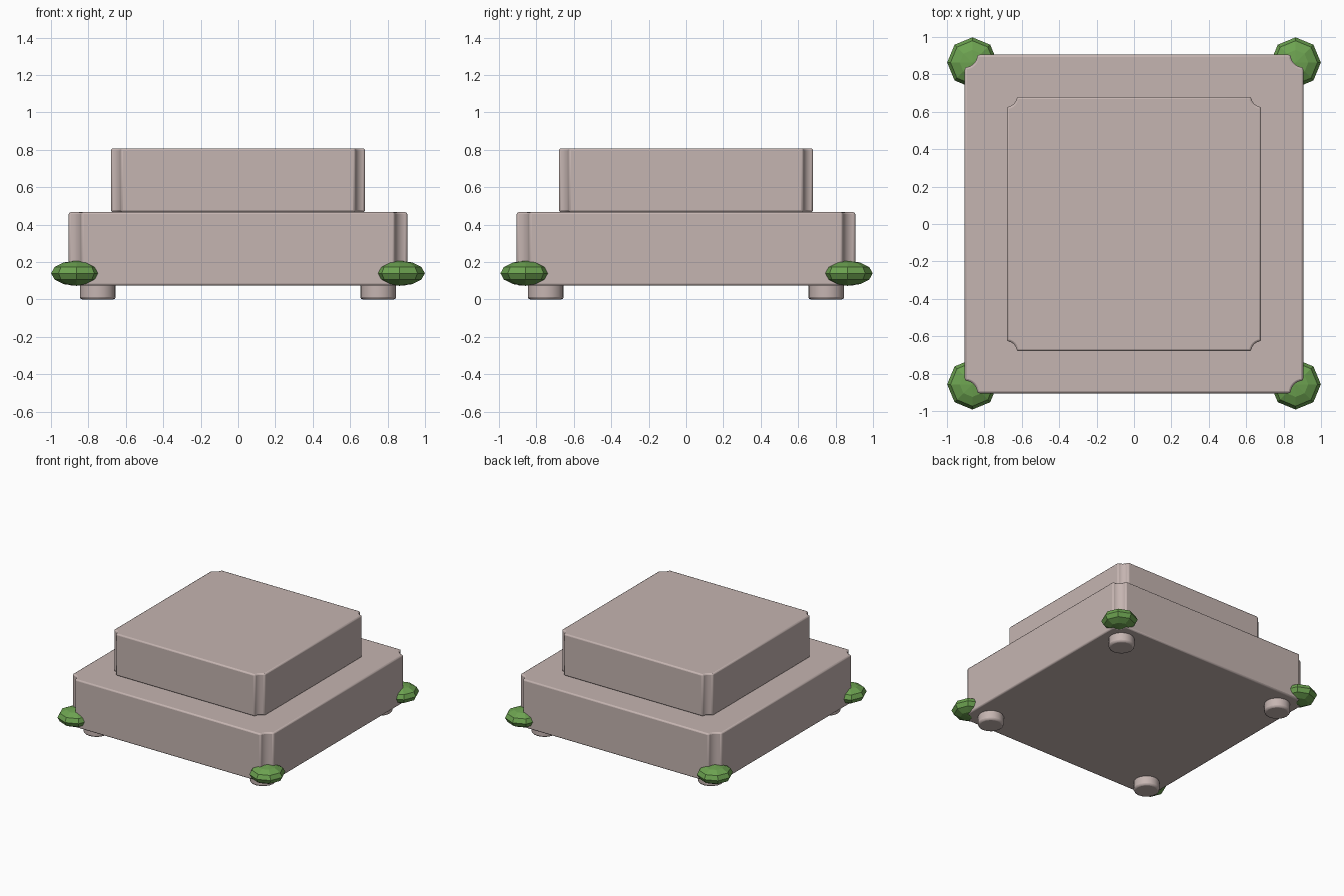
import bpy, bmesh, math
from mathutils import Matrix

if "Cube" in bpy.data.objects:
    bpy.data.objects.remove(bpy.data.objects["Cube"])


def material(name, rgb):
    m = bpy.data.materials.new(name)
    m.diffuse_color = (*rgb, 1)
    m.use_nodes = True
    m.node_tree.nodes["Principled BSDF"].inputs["Base Color"].default_value = m.diffuse_color
    return m


stone = material("pale pink stone", (0.56, 0.46, 0.44))
leaf = material("leaf green", (0.15, 0.36, 0.08))
CORNERS = {"front_left": (-1, -1), "front_right": (1, -1),
           "back_right": (1, 1), "back_left": (-1, 1)}


def finish(bm, name, mat, bevel=0.0, smooth=False):
    bmesh.ops.recalc_face_normals(bm, faces=bm.faces[:])
    mesh = bpy.data.meshes.new(name)
    bm.to_mesh(mesh)
    bm.free()
    ob = bpy.data.objects.new(name, mesh)
    bpy.context.collection.objects.link(ob)
    mesh.materials.append(mat)
    if bevel:
        mod = ob.modifiers.new("soft_edges", 'BEVEL')
        mod.width = bevel
        mod.segments = 2
        mod.limit_method = 'ANGLE'
        mod.angle_limit = math.radians(40)
    if smooth:
        bpy.ops.object.select_all(action='DESELECT')
        ob.select_set(True)
        bpy.context.view_layer.objects.active = ob
        bpy.ops.object.shade_smooth_by_angle(angle=math.radians(35))
    return ob


# Square slab whose corners are scooped out by a quarter circle
def notched_slab(name, half, notch, z0, z1, steps=6):
    bm = bmesh.new()
    outline = []
    for k in range(4):
        a = math.pi / 4 + k * math.pi / 2
        cx = half * math.copysign(1, math.cos(a))
        cy = half * math.copysign(1, math.sin(a))
        start = math.pi * 1.5 + k * math.pi / 2
        for i in range(steps + 1):
            t = start - i / steps * math.pi / 2
            outline.append(bm.verts.new((cx + notch * math.cos(t),
                                         cy + notch * math.sin(t), z0)))
    base = bm.faces.new(outline)
    top = bmesh.ops.extrude_face_region(bm, geom=[base], use_keep_orig=True)
    bmesh.ops.translate(bm, vec=(0, 0, z1 - z0),
                        verts=[v for v in top["geom"] if isinstance(v, bmesh.types.BMVert)])
    return finish(bm, name, stone, 0.011, True)


notched_slab("lower_slab", 0.905, 0.068, 0.075, 0.467)
notched_slab("upper_slab", 0.68, 0.053, 0.467, 0.808)

for corner, (sx, sy) in CORNERS.items():
    # Round foot under each corner
    bm = bmesh.new()
    bmesh.ops.create_cone(bm, cap_ends=True, segments=16, radius1=0.096, radius2=0.096,
                          depth=0.085,
                          matrix=Matrix.Translation((sx * 0.75, sy * 0.75, 0.0425)))
    finish(bm, "foot_" + corner, stone, 0.014, True)

    # Flattened faceted bush at each corner
    bm = bmesh.new()
    bmesh.ops.create_uvsphere(bm, u_segments=8, v_segments=6, radius=1)
    bmesh.ops.transform(bm, verts=bm.verts[:],
                        matrix=Matrix.Translation((sx * 0.864, sy * 0.86 + 0.003, 0.14))
                        @ Matrix.Diagonal((0.135, 0.135, 0.067, 1)))
    finish(bm, "bush_" + corner, leaf)
